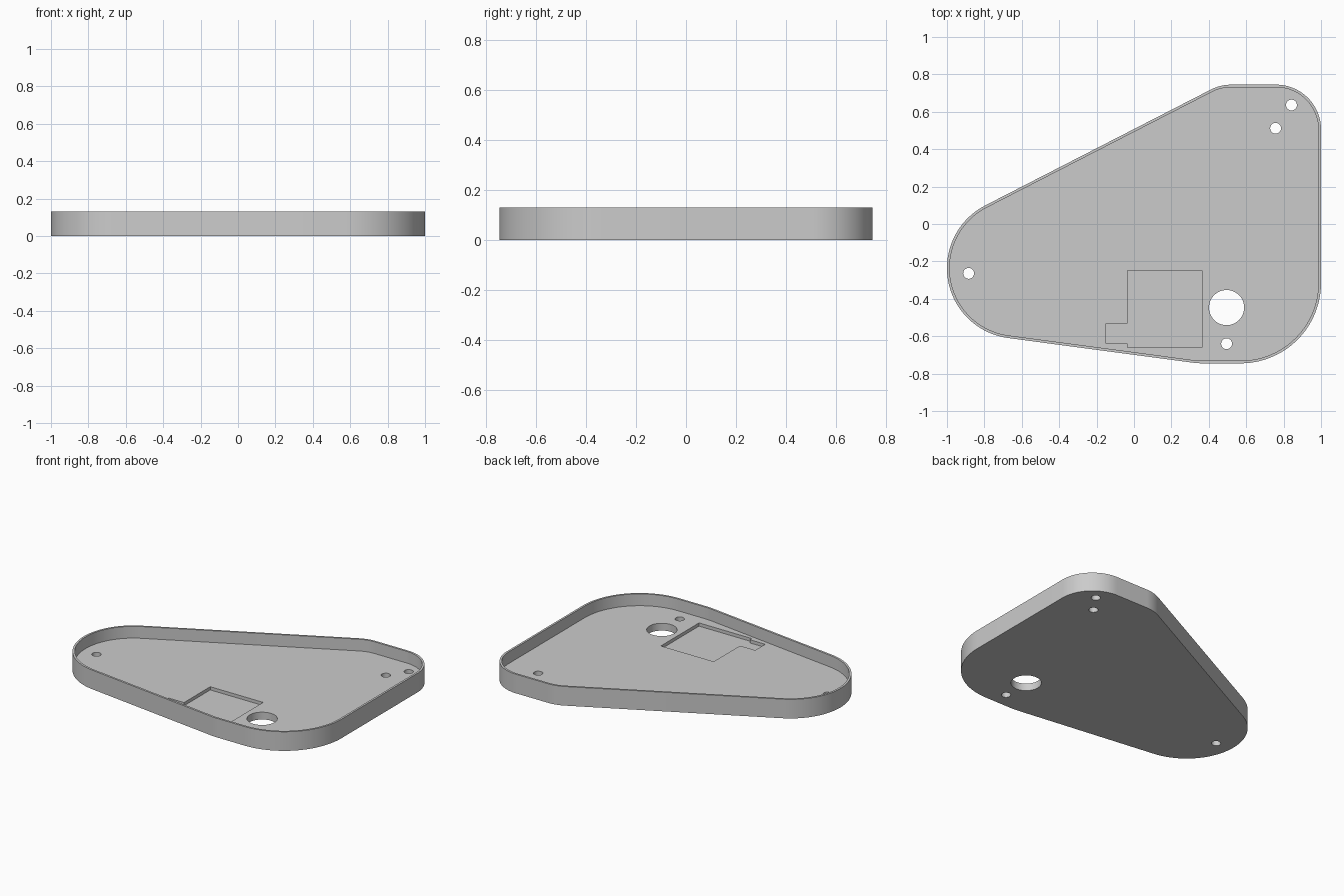
import bpy, bmesh
from math import atan2, acos, cos, sin, tau, ceil
from mathutils import Vector

cube = bpy.data.objects.get("Cube")
if cube:
    bpy.data.objects.remove(cube, do_unlink=True)

HEIGHT, FLOOR, WALL, POCKET = 0.13, 0.05, 0.014, 0.022

grey = bpy.data.materials.new("light_grey")
grey.use_nodes = True
grey.diffuse_color = (0.6, 0.6, 0.6, 1)
grey.node_tree.nodes["Principled BSDF"].inputs["Base Color"].default_value = (0.6, 0.6, 0.6, 1)

# Corner arcs of the tray, counter-clockwise: x, y, radius
CORNERS = [(0.76, 0.505, 0.24), (0.52, 0.505, 0.24), (-0.623, -0.236, 0.377),
           (0.37, -0.315, 0.43), (0.57, -0.315, 0.43)]


def outline(inset=0.0):
    """Rounded outline: corner arcs joined by their common tangents."""
    discs = [(Vector((x, y)), r - inset) for x, y, r in CORNERS]
    angles = []
    for i, (c, r) in enumerate(discs):
        c2, r2 = discs[(i + 1) % len(discs)]
        d = c2 - c
        angles.append(atan2(d.y, d.x) - acos((r - r2) / d.length))
    points = []
    for i, (c, r) in enumerate(discs):
        start = angles[i - 1]
        sweep = (angles[i] - start) % tau
        steps = max(2, ceil(sweep / 0.06))
        for k in range(steps + 1):
            a = start + sweep * k / steps
            points.append((c.x + r * cos(a), c.y + r * sin(a)))
    return points


def circle(x, y, r, n=48):
    return [(x + r * cos(tau * k / n), y + r * sin(tau * k / n)) for k in range(n)]


def prism(name, points, z0, z1):
    """Extrude a flat profile between two heights."""
    bm = bmesh.new()
    face = bm.faces.new([bm.verts.new((x, y, z0)) for x, y in points])
    top = bmesh.ops.extrude_face_region(bm, geom=[face])["geom"]
    bmesh.ops.translate(bm, vec=(0, 0, z1 - z0),
                        verts=[v for v in top if isinstance(v, bmesh.types.BMVert)])
    bmesh.ops.recalc_face_normals(bm, faces=bm.faces)
    mesh = bpy.data.meshes.new(name)
    bm.to_mesh(mesh)
    bm.free()
    mesh.materials.append(grey)
    obj = bpy.data.objects.new(name, mesh)
    bpy.context.collection.objects.link(obj)
    return obj


def cut(target, cutter):
    """Subtract the cutter and remove it."""
    cutter.hide_render = True
    mod = target.modifiers.new("cut", "BOOLEAN")
    mod.operation, mod.solver, mod.object = "DIFFERENCE", "EXACT", cutter
    bpy.context.view_layer.objects.active = target
    bpy.ops.object.modifier_apply(modifier=mod.name)
    bpy.data.objects.remove(cutter, do_unlink=True)


# Tray body with thin rim
tray = prism("tray", outline(), 0, HEIGHT)
cut(tray, prism("cavity_cutter", outline(WALL), FLOOR, HEIGHT + 0.1))

# Shallow rectangular pocket with a side notch
pocket = [(-0.035, -0.66), (0.364, -0.66), (0.364, -0.249), (-0.035, -0.249),
          (-0.035, -0.532), (-0.15, -0.532), (-0.15, -0.639), (-0.035, -0.639)]
cut(tray, prism("pocket_cutter", pocket, FLOOR - POCKET, FLOOR + 0.03))

# Large opening and four screw holes through the floor
for x, y, r in [(0.495, -0.447, 0.094), (0.495, -0.64, 0.029), (-0.884, -0.264, 0.029),
                (0.757, 0.512, 0.029), (0.842, 0.636, 0.029)]:
    cut(tray, prism("hole_cutter", circle(x, y, r), -0.05, FLOOR + 0.03))

# Smooth curved walls, crisp edges
bpy.ops.object.select_all(action="DESELECT")
tray.select_set(True)
bpy.context.view_layer.objects.active = tray
bpy.ops.object.shade_smooth_by_angle(angle=0.5)
